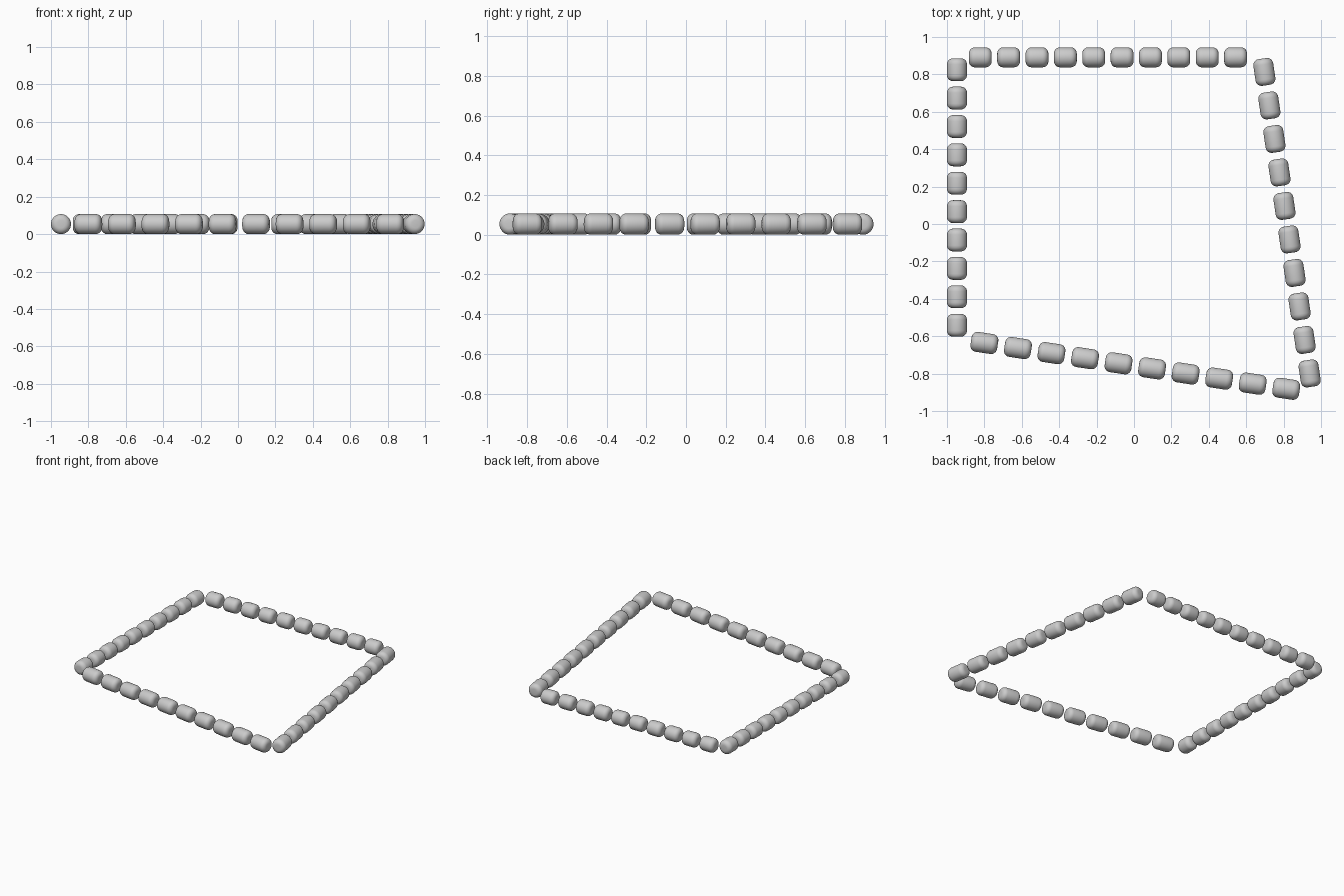
import bpy, math
from mathutils import Vector

if "Cube" in bpy.data.objects:
    bpy.data.objects.remove(bpy.data.objects["Cube"])

R = 0.0535      # bead radius
COUNT = 10      # beads per side


def bead(name, loc, angle, length):
    """Barrel-shaped bead lying along the given direction."""
    bpy.ops.mesh.primitive_cylinder_add(vertices=32, radius=R, depth=length,
                                        location=loc,
                                        rotation=(0, math.pi / 2, angle))
    ob = bpy.context.object
    ob.name = name
    mod = ob.modifiers.new("round_ends", 'BEVEL')
    mod.width = 0.032
    mod.segments = 5
    mod.limit_method = 'ANGLE'
    mod.angle_limit = math.radians(40)
    bpy.ops.object.shade_smooth()


# Centres of the first and last bead on each side, and bead length
sides = {
    "left_bead": ((-0.9465, 0.825), (-0.9465, -0.541), 0.122),
    "back_bead": ((-0.822, 0.891), (0.543, 0.891), 0.122),
    "right_bead": ((0.697, 0.813), (0.939, -0.799), 0.144),
    "front_bead": ((-0.80, -0.636), (0.814, -0.881), 0.144),
}
for name, (a, b, length) in sides.items():
    a, b = Vector((*a, R)), Vector((*b, R))
    d = b - a
    for i in range(COUNT):
        bead(f"{name}_{i + 1}", a + d * i / (COUNT - 1),
             math.atan2(d.y, d.x), length)
